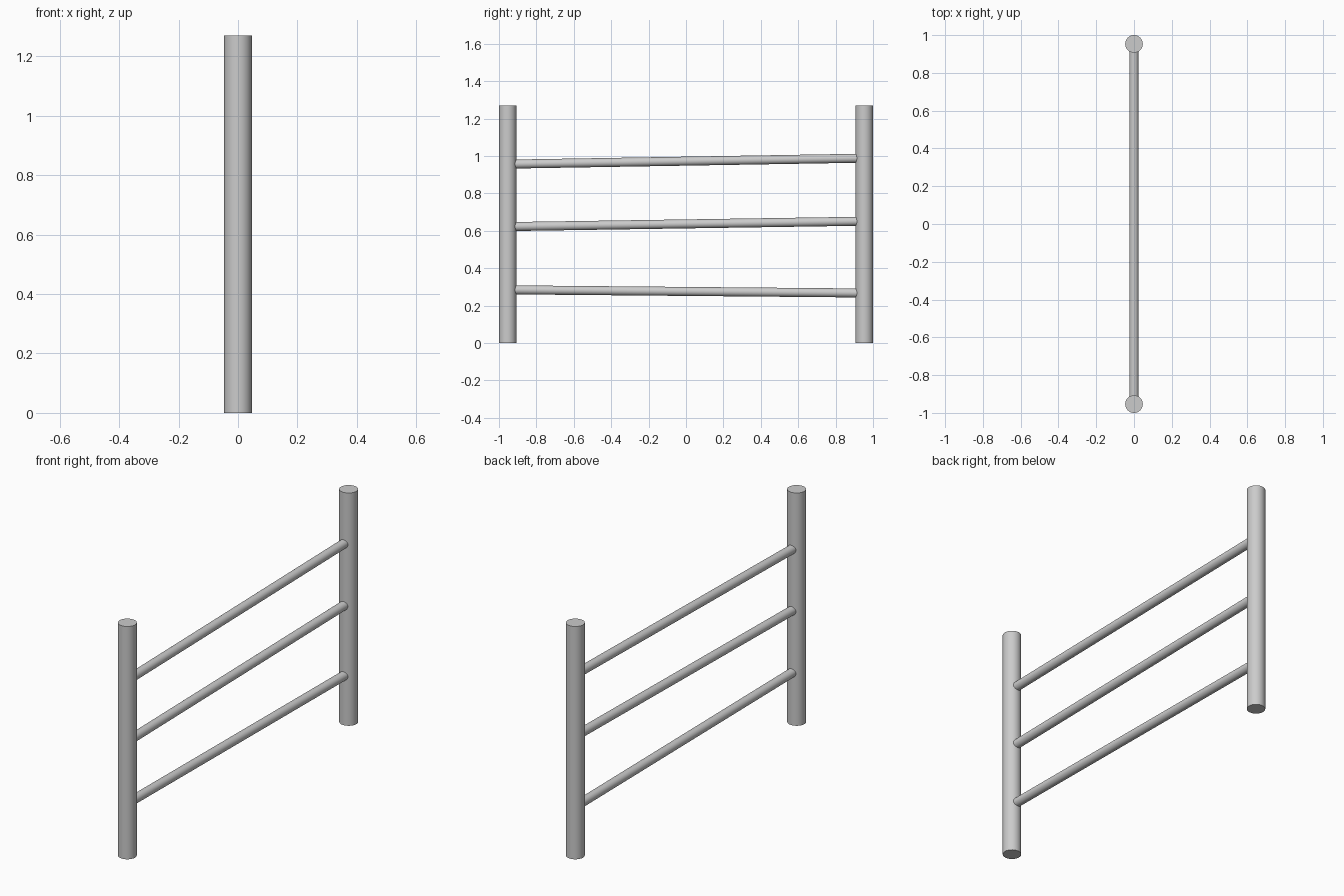
import bpy
import math
from mathutils import Vector

if "Cube" in bpy.data.objects:
    bpy.data.objects.remove(bpy.data.objects["Cube"])

POST_R, POST_Y, HEIGHT = 0.0465, 0.9535, 1.27
RAIL_R = 0.024


def rod(name, start, end, radius, sides):
    """Smooth-sided cylinder between two points."""
    a, b = Vector(start), Vector(end)
    bpy.ops.mesh.primitive_cylinder_add(
        vertices=sides, radius=radius, depth=(b - a).length, location=(a + b) / 2)
    ob = bpy.context.object
    ob.name = name
    ob.rotation_euler = (b - a).to_track_quat('Z', 'Y').to_euler()
    bpy.ops.object.shade_smooth_by_angle(angle=math.radians(35))
    return ob


# Upright posts
for label, side in (("front", -1), ("back", 1)):
    y = side * POST_Y
    rod(f"{label}_post", (0, y, 0), (0, y, HEIGHT), POST_R, 48)

# Slightly sloping rails: heights where they meet the front and back posts
for label, z_front, z_back in (("lower", 0.284, 0.267),
                               ("middle", 0.622, 0.651),
                               ("upper", 0.956, 0.988)):
    rod(f"{label}_rail", (0, -POST_Y, z_front), (0, POST_Y, z_back), RAIL_R, 32)
